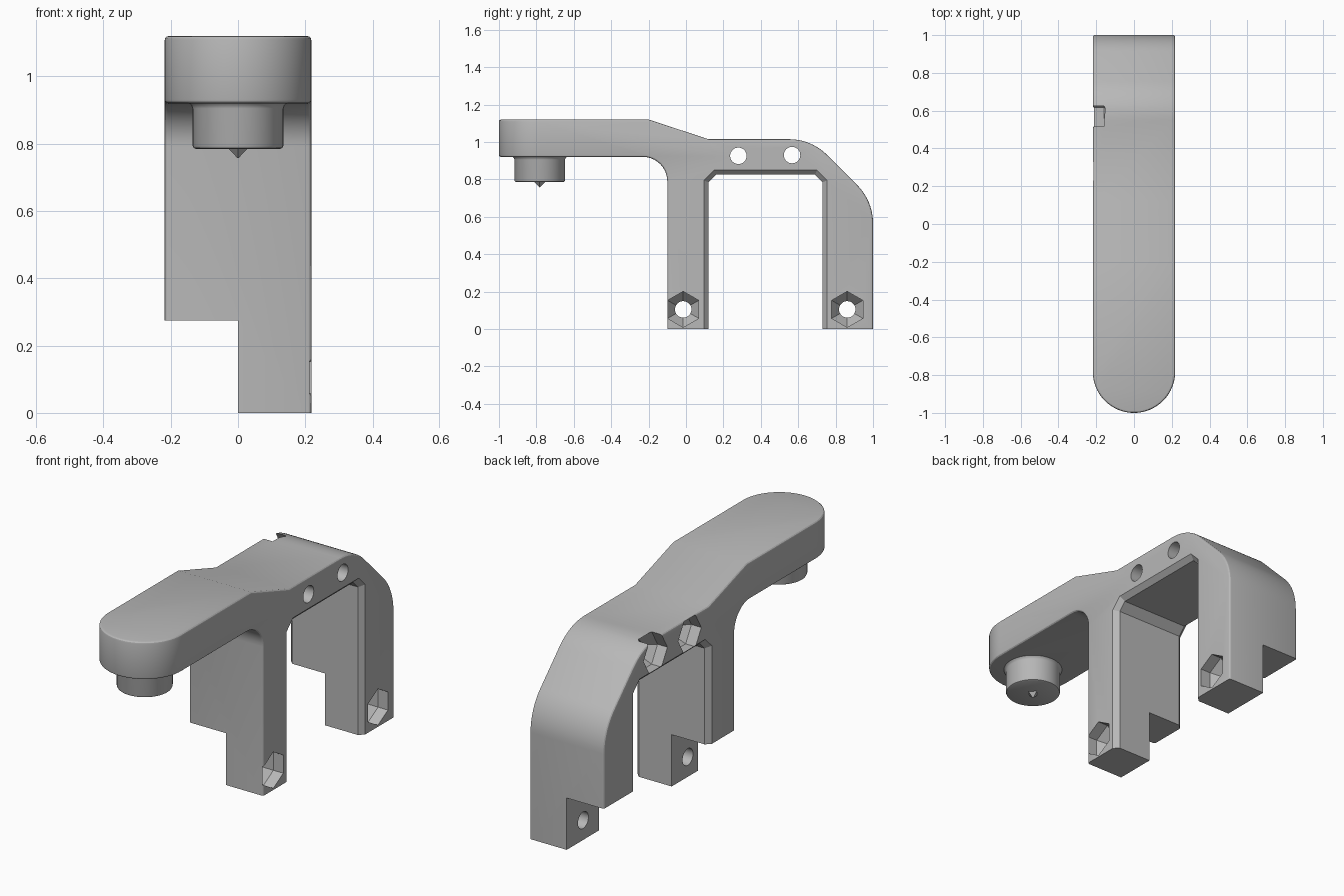
import bpy, bmesh
from math import sin, cos, radians, pi

cube = bpy.data.objects.get("Cube")
if cube:
    bpy.data.objects.remove(cube, do_unlink=True)

GREY = (0.48, 0.48, 0.48, 1)
mat = bpy.data.materials.new("plain grey")
mat.use_nodes = True
mat.diffuse_color = GREY
mat.node_tree.nodes["Principled BSDF"].inputs["Base Color"].default_value = GREY


def loft(name, sections):
    """Solid skinned through rings of 3D points, capped at both ends."""
    bm = bmesh.new()
    rings = [[bm.verts.new(p) for p in s] for s in sections]
    for a, b in zip(rings, rings[1:]):
        for i in range(len(a)):
            j = (i + 1) % len(a)
            bm.faces.new((a[i], a[j], b[j], b[i]))
    bm.faces.new(rings[0])
    bm.faces.new(rings[-1])
    bmesh.ops.recalc_face_normals(bm, faces=bm.faces)
    mesh = bpy.data.meshes.new(name)
    bm.to_mesh(mesh)
    bm.free()
    mesh.materials.append(mat)
    ob = bpy.data.objects.new(name, mesh)
    bpy.context.collection.objects.link(ob)
    return ob


def arc(cx, cy, r, start, end, n=10):
    angles = [radians(start + (end - start) * i / n) for i in range(n + 1)]
    return [(cx + r * cos(a), cy + r * sin(a)) for a in angles]


def at_x(x, pts):
    return [(x, y, z) for y, z in pts]


def at_z(z, pts):
    return [(x, y, z) for x, y in pts]


def ngon(cy, cz, r, n, turn=0):
    return [(cy + r * cos(turn + 2 * pi * i / n), cz + r * sin(turn + 2 * pi * i / n)) for i in range(n)]


def activate(ob):
    bpy.ops.object.select_all(action='DESELECT')
    ob.select_set(True)
    bpy.context.view_layer.objects.active = ob


def boolean(ob, cutter, operation='DIFFERENCE'):
    activate(ob)
    mod = ob.modifiers.new("cut", 'BOOLEAN')
    mod.operation, mod.object, mod.solver = operation, cutter, 'EXACT'
    bpy.ops.object.modifier_apply(modifier=mod.name)
    bpy.data.objects.remove(cutter, do_unlink=True)


def bevel(ob, width):
    activate(ob)
    mod = ob.modifiers.new("rounding", 'BEVEL')
    mod.width, mod.segments, mod.limit_method = width, 3, 'ANGLE'
    mod.angle_limit = radians(40)
    bpy.ops.object.modifier_apply(modifier=mod.name)


# Bracket: side profile trimmed by a round-nosed plan
W = 0.218
profile = [(-1.1, 1.12), (-0.2, 1.12), (0.12, 1.015)]
profile += arc(0.55, 0.725, 0.29, 90, 45) + arc(0.71, 0.565, 0.29, 45, 0)
profile += [(1, -0.1), (-0.1, -0.1)] + arc(-0.23, 0.79, 0.13, 0, 90) + [(-1.1, 0.92)]
bracket = loft("bracket", [at_x(-0.3, profile), at_x(0.3, profile)])
plan = arc(0, -1 + W, W, 180, 360, 40) + [(W, 1.2), (-W, 1.2)]
boolean(bracket, loft("plan", [at_z(-1, plan), at_z(2, plan)]), 'INTERSECT')
bevel(bracket, 0.012)


# Opening between the legs, flared at both sides
def opening(d):
    return [(0.12 - d, -0.3), (0.12 - d, 0.785 + 0.41 * d), (0.16 - 0.41 * d, 0.825 + d),
            (0.69 + 0.41 * d, 0.825 + d), (0.73 + d, 0.785 + 0.41 * d), (0.73 + d, -0.3)]


boolean(bracket, loft("opening", [at_x(x, opening(d)) for x, d in
                                  ((-W - 0.02, 0.045), (-W + 0.025, 0), (W - 0.025, 0), (W + 0.02, 0.045))]))

# Flat feet, then the half-width step
for x, z in ((0.5, 0), (0, 0.275)):
    box = [(-0.5, -0.5), (x, -0.5), (x, 1.5), (-0.5, 1.5)]
    boolean(bracket, loft("step", [at_z(-0.5, box), at_z(z, box)]))

# Bolt holes with tapered hexagonal nut pockets
for y, z, r, side, turn in ((-0.015, 0.105, 0.096, 1, pi / 6), (0.862, 0.105, 0.096, 1, pi / 6),
                            (0.28, 0.926, 0.097, -1, 0), (0.567, 0.93, 0.1, -1, 0)):
    pocket = [at_x(side * x, ngon(y, z, s, 6, turn)) for x, s in ((0.25, r), (0.16, r), (0.1, 0.046))]
    boolean(bracket, loft("pocket", pocket))
    hole = ngon(y, z, 0.044, 32)
    boolean(bracket, loft("hole", [at_x(-0.3, hole), at_x(0.3, hole)]))

# Round button under the arm, with a small pointed tip
NOSE = -1 + W
button = loft("button", [at_z(z, ngon(0, NOSE, r, 48)) for z, r in
                         ((0.785, 0.126), (0.788, 0.132), (0.795, 0.135), (0.905, 0.135),
                          (0.915, 0.139), (0.922, 0.147))])
tip = loft("button_tip", [at_z(z, ngon(0, NOSE, r, 4)) for z, r in ((0.757, 0.001), (0.787, 0.03))])

for ob in (bracket, button):
    activate(ob)
    bpy.ops.object.shade_smooth_by_angle(angle=radians(28))
    ob.data.materials.clear()
    ob.data.materials.append(mat)
